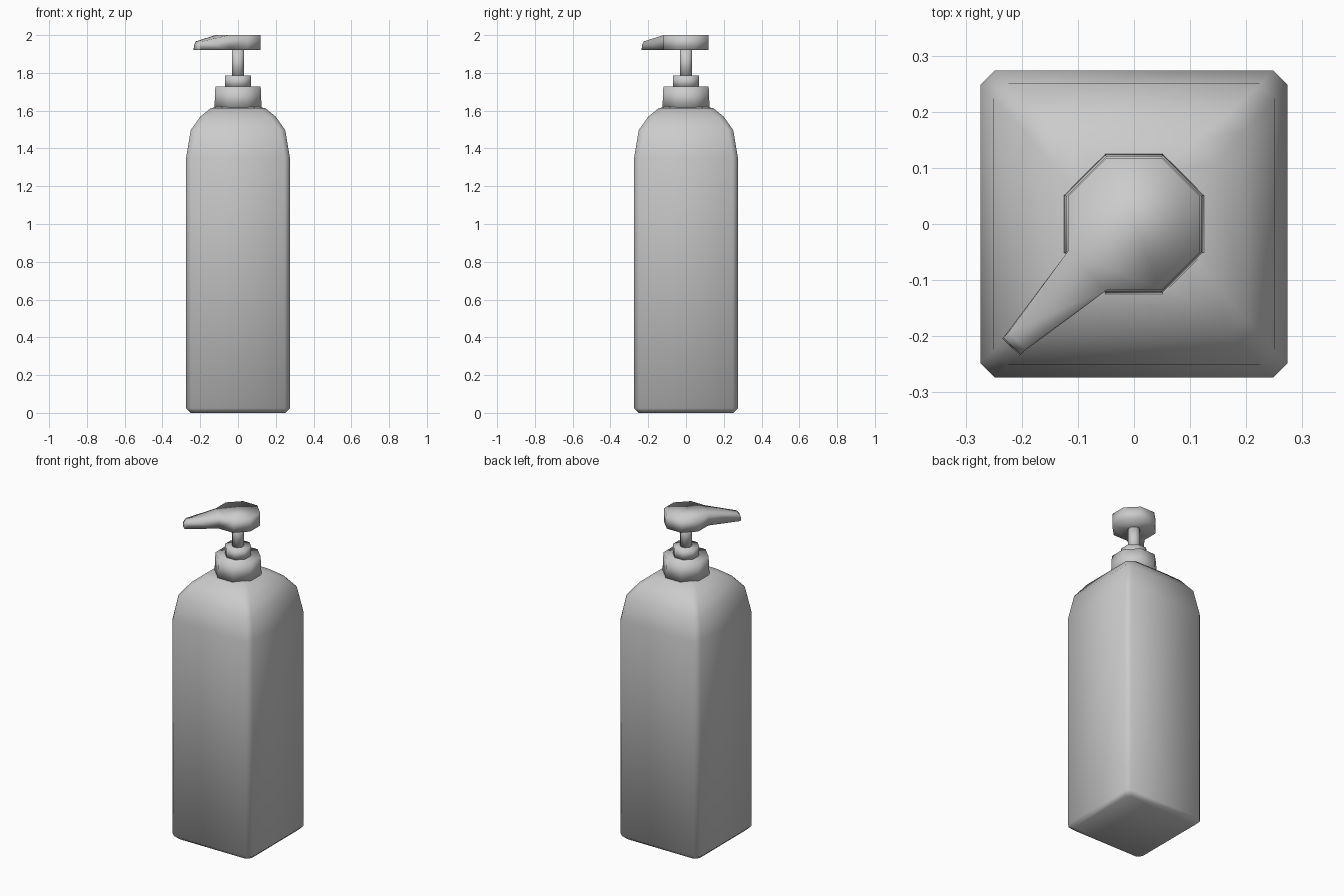
import bpy, bmesh

if "Cube" in bpy.data.objects:
    bpy.data.objects.remove(bpy.data.objects["Cube"])

OCT = 0.586  # corner cut that turns a square into a regular octagon


def ring(h, c):
    """Square of half width h with its corners cut by c."""
    k = h - c
    return [(h, -k), (h, k), (k, h), (-k, h), (-h, k), (-h, -k), (-k, -h), (k, -h)]


def finish(name, bm):
    bmesh.ops.recalc_face_normals(bm, faces=bm.faces)
    me = bpy.data.meshes.new(name)
    bm.to_mesh(me)
    bm.free()
    for p in me.polygons:
        p.use_smooth = True
    ob = bpy.data.objects.new(name, me)
    bpy.context.collection.objects.link(ob)
    return ob


def loft(bm, sections):
    """Stack of (half width, corner cut, z) sections, capped at both ends."""
    rows = [[bm.verts.new((x, y, z)) for x, y in ring(h, c)] for h, c, z in sections]
    for a, b in zip(rows, rows[1:]):
        for i in range(8):
            j = (i + 1) % 8
            bm.faces.new((a[i], a[j], b[j], b[i]))
    bm.faces.new(rows[0][::-1])
    bm.faces.new(rows[-1])
    return rows


def octagon_part(name, profile):
    bm = bmesh.new()
    loft(bm, [(h, h * OCT, z) for h, z in profile])
    return finish(name, bm)


# Square bottle with curved shoulders
bm = bmesh.new()
loft(bm, [(0.25, 0.025, 0), (0.274, 0.026, 0.024), (0.274, 0.026, 1.355),
          (0.25, 0.026, 1.497), (0.2, 0.03, 1.568), (0.145, 0.04, 1.613),
          (0.10, 0.05, 1.622)])
finish("bottle", bm)

# Collar, neck ring and pump stem
octagon_part("collar", [(0.125, 1.61), (0.12, 1.728)])
octagon_part("neck_ring", [(0.07, 1.725), (0.07, 1.785)])
octagon_part("pump_stem", [(0.033, 1.78), (0.033, 1.925)])

# Pump head with a spout drawn out of its corner face
bm = bmesh.new()
low, top = loft(bm, [(0.118, 0.118 * OCT, 1.92), (0.118, 0.118 * OCT, 2.0)])
bm.faces.ensure_lookup_table()
bm.faces.remove(bm.faces[5])
loop = [low[5], low[6], top[6], top[5]]
for pts in ([(-0.231, -0.2, 1.92), (-0.2, -0.231, 1.92),
             (-0.192, -0.223, 1.967), (-0.223, -0.192, 1.967)],
            [(-0.235, -0.204, 1.923), (-0.204, -0.235, 1.923),
             (-0.202, -0.233, 1.948), (-0.233, -0.202, 1.948)]):
    new = [bm.verts.new(p) for p in pts]
    for i in range(4):
        j = (i + 1) % 4
        bm.faces.new((loop[i], loop[j], new[j], new[i]))
    loop = new
bm.faces.new(loop)
finish("pump_head", bm)
